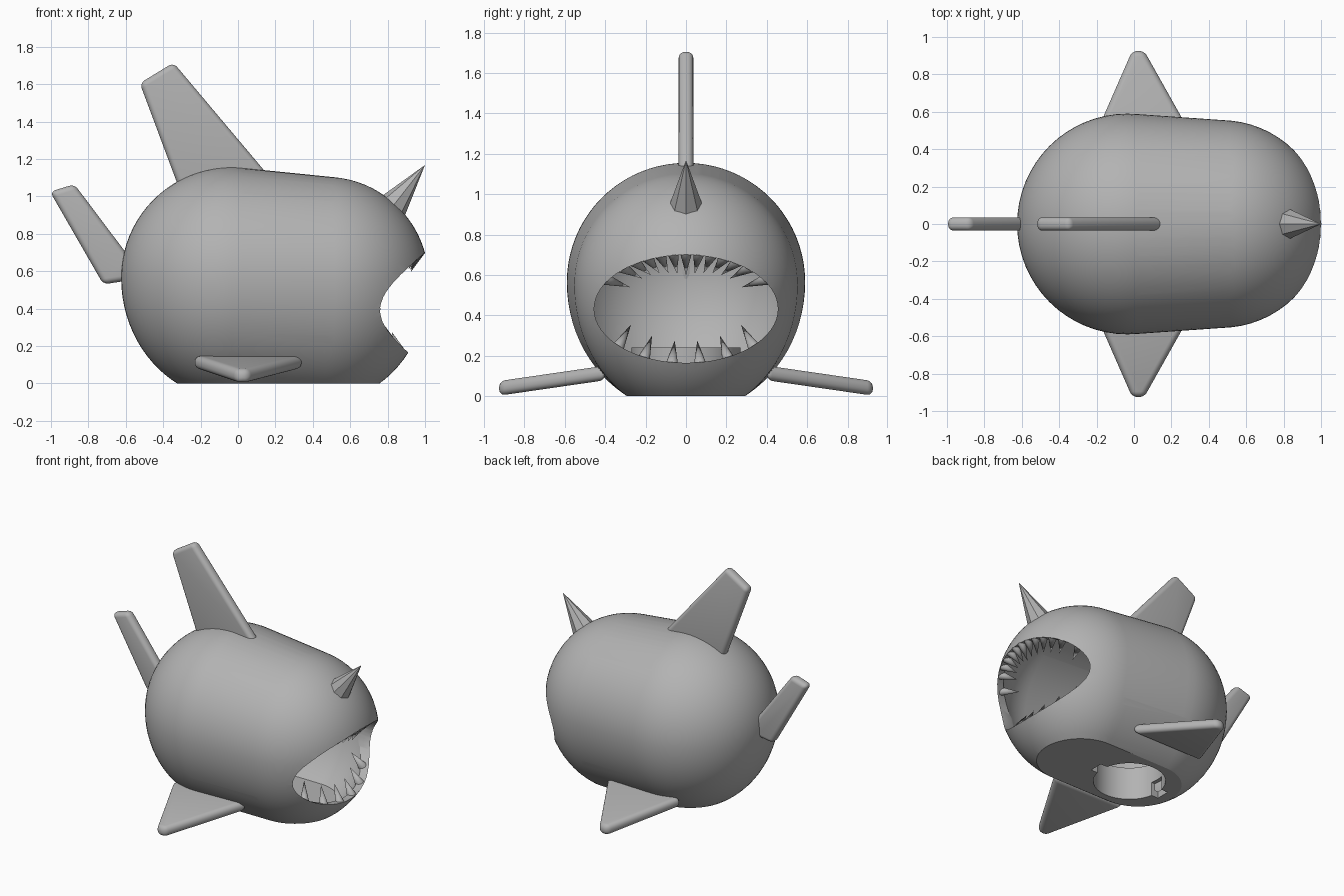
import bpy, bmesh, math
from mathutils import Vector, Matrix

cube = bpy.data.objects.get("Cube")
if cube:
    bpy.data.objects.remove(cube, do_unlink=True)

grey = bpy.data.materials.new("plain grey")
grey.use_nodes = True
grey.diffuse_color = (0.45, 0.45, 0.45, 1)
grey.node_tree.nodes["Principled BSDF"].inputs["Base Color"].default_value = (0.45, 0.45, 0.45, 1)


def finish(bm, name, angle=None):
    """Turn a bmesh into a grey object, smooth below the given angle."""
    bmesh.ops.recalc_face_normals(bm, faces=bm.faces)
    mesh = bpy.data.meshes.new(name)
    bm.to_mesh(mesh)
    bm.free()
    mesh.materials.append(grey)
    obj = bpy.data.objects.new(name, mesh)
    bpy.context.collection.objects.link(obj)
    if angle:
        smooth(obj, angle)
    return obj


def smooth(obj, angle):
    bpy.ops.object.select_all(action='DESELECT')
    obj.select_set(True)
    bpy.context.view_layer.objects.active = obj
    bpy.ops.object.shade_smooth_by_angle(angle=math.radians(angle))


def hull(name, inset, floor):
    """Fat tapered capsule along x with a deeper belly, cut flat at the floor."""
    bm = bmesh.new()
    for x, z, radius, belly in ((-0.035, 0.565, 0.59, 1.1), (0.465, 0.55, 0.555, 1.165)):
        made = bmesh.ops.create_uvsphere(bm, u_segments=64, v_segments=40, radius=radius - inset)
        for v in made["verts"]:
            if v.co.z < 0:
                v.co.z *= belly
            v.co += Vector((x, 0, z))
    found = bmesh.ops.convex_hull(bm, input=bm.verts)
    inside = {g for g in found["geom_interior"] if isinstance(g, bmesh.types.BMVert)}
    bmesh.ops.delete(bm, geom=list(inside), context='VERTS')
    bmesh.ops.delete(bm, geom=[f for f in bm.faces if f not in set(found["geom"])], context='FACES_ONLY')
    cut = bmesh.ops.bisect_plane(bm, geom=bm.verts[:] + bm.edges[:] + bm.faces[:], dist=1e-5,
                                 plane_co=(0, 0, floor), plane_no=(0, 0, -1), clear_outer=True)
    rim = [g for g in cut["geom_cut"] if isinstance(g, bmesh.types.BMEdge)]
    bmesh.ops.contextual_create(bm, geom=rim)
    return finish(bm, name)


def cone(name, base, tip, radius, sides, angle=None):
    base, tip = Vector(base), Vector(tip)
    axis = tip - base
    turn = axis.to_track_quat('Z', 'Y').to_matrix().to_4x4()
    bm = bmesh.new()
    bmesh.ops.create_cone(bm, cap_ends=True, segments=sides, radius1=radius, radius2=0,
                          depth=axis.length, matrix=Matrix.Translation((base + tip) / 2) @ turn)
    return finish(bm, name, angle)


def fin(name, points, place):
    """Rounded plate from a 2D outline; place maps (u, v, thickness) to a position."""
    bm = bmesh.new()
    half = 0.036
    rings = [[bm.verts.new(place(u, v, t)) for u, v in points] for t in (-half, half)]
    bm.faces.new(rings[0])
    bm.faces.new(rings[1][::-1])
    for i in range(len(points)):
        j = (i + 1) % len(points)
        bm.faces.new((rings[0][i], rings[0][j], rings[1][j], rings[1][i]))
    bmesh.ops.recalc_face_normals(bm, faces=bm.faces)
    bmesh.ops.bevel(bm, geom=bm.edges[:], offset=0.03, segments=5, profile=0.5, affect='EDGES')
    return finish(bm, name, 35)


def cylinder(name, radius, depth, matrix):
    bm = bmesh.new()
    bmesh.ops.create_cone(bm, cap_ends=True, segments=64, radius1=radius, radius2=radius,
                          depth=depth, matrix=matrix)
    return finish(bm, name)


def subtract(obj, cutters):
    bpy.context.view_layer.objects.active = obj
    for cutter in cutters:
        mod = obj.modifiers.new("cut", 'BOOLEAN')
        mod.operation, mod.solver, mod.object = 'DIFFERENCE', 'EXACT', cutter
        bpy.ops.object.modifier_apply(modifier=mod.name)
    for cutter in cutters:
        bpy.data.objects.remove(cutter, do_unlink=True)


# Hollow body with an oval mouth and a round, notched hole in the base
HOLE_X, MOUTH_Z, MOUTH_W, MOUTH_H = 0.04, 0.432, 0.455, 0.267
body = hull("body", 0, 0)
cavity = hull("cavity_cutter", 0.04, 0.05)
mouth = cylinder("mouth_cutter", 1, 1,
                 Matrix.Translation((1.12, 0, MOUTH_Z)) @ Matrix.Diagonal((1, MOUTH_W, MOUTH_H, 1))
                 @ Matrix.Rotation(math.pi / 2, 4, 'Y'))
hole = cylinder("hole_cutter", 0.24, 0.3, Matrix.Translation((HOLE_X, 0, 0)))
bm = bmesh.new()
bmesh.ops.create_cube(bm, size=1, matrix=Matrix.Translation((HOLE_X, 0, 0))
                      @ Matrix.Diagonal((0.58, 0.1, 0.3, 1)))
notch = finish(bm, "notch_cutter")
subtract(body, [cavity, mouth, hole, notch])
smooth(body, 30)

# Low collar around the hole, inside the body
collar = cylinder("base_collar", 0.27, 0.21, Matrix.Translation((HOLE_X, 0, 0.135)))
bore = cylinder("bore_cutter", 0.24, 0.5, Matrix.Translation((HOLE_X, 0, 0.135)))
bm = bmesh.new()
bmesh.ops.create_cube(bm, size=1, matrix=Matrix.Translation((HOLE_X, 0, 0))
                      @ Matrix.Diagonal((0.7, 0.1, 0.2, 1)))
subtract(collar, [bore, finish(bm, "collar_notch_cutter")])
smooth(collar, 30)


# Teeth stand in the mouth rim and lean inwards
def rim_point(y, side):
    z = MOUTH_Z + side * MOUTH_H * 1.05 * math.sqrt(max(0, 1 - (y / (MOUTH_W * 1.05)) ** 2))
    deep = (z - 0.55) / (1 if z > 0.55 else 1.165)
    return Vector((0.465 + math.sqrt(0.535 ** 2 - y * y - deep * deep), y, z))


for i in range(-6, 7):
    y = 0.42 * math.sin(i / 6 * 1.3) if abs(i) == 6 else 0.064 * i
    base = rim_point(y, 1)
    lean = Vector((-0.05, -0.32 * y, -0.115 + 0.18 * abs(y)))
    cone("upper_tooth", base, base + lean, 0.03, 16, 40)
for y in (-0.34, -0.21, -0.07, 0.07, 0.21, 0.34):
    base = rim_point(y, -1)
    cone("lower_tooth", base, base + Vector((-0.05, -0.2 * y, 0.12)), 0.032, 16, 40)

# Faceted horn on the brow
cone("horn", (0.81, 0, 0.925), (1.0, 0, 1.168), 0.09, 8)

# Upright fins
fin("dorsal_fin", [(-0.525, 1.605), (-0.345, 1.715), (0.16, 1.115), (-0.31, 1.03)],
    lambda u, v, t: (u, t, v))
fin("tail_fin", [(-1.005, 1.025), (-0.875, 1.065), (-0.57, 0.66), (-0.59, 0.55), (-0.72, 0.53)],
    lambda u, v, t: (u, t, v))

# Drooping side fins
for side, name in ((-1, "right_side_fin"), (1, "left_side_fin")):
    fin(name, [(-0.01, 0.925), (0.055, 0.925), (0.35, 0.4), (-0.24, 0.4)],
        lambda u, v, t: (u, side * v, 0.115 - 0.145 * (v - 0.4) + t))
